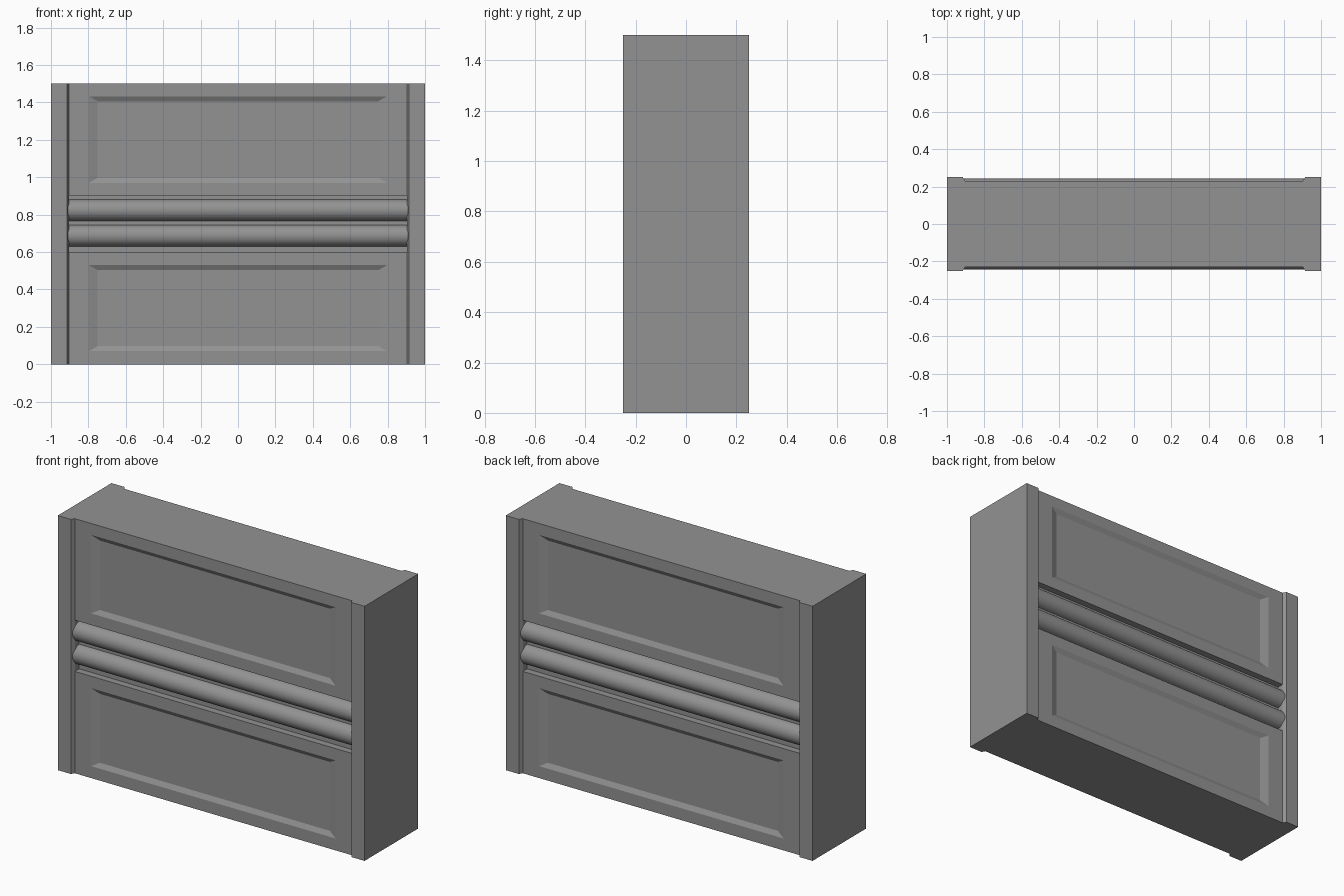
import bpy, bmesh

if "Cube" in bpy.data.objects:
    bpy.data.objects.remove(bpy.data.objects["Cube"])

HALF_X = 0.903    # half width between the end posts
FACE_Y = 0.23     # panel face
SUNK_Y = 0.215    # sunken panel field
BAND_Y = 0.19     # back of the middle band

# Dark grey finish
grey = bpy.data.materials.new("dark_grey")
grey.diffuse_color = (0.29, 0.29, 0.29, 1)
grey.use_nodes = True
grey.node_tree.nodes["Principled BSDF"].inputs["Base Color"].default_value = grey.diffuse_color


def finish(name, bm):
    bmesh.ops.recalc_face_normals(bm, faces=bm.faces)
    mesh = bpy.data.meshes.new(name)
    bm.to_mesh(mesh)
    bm.free()
    mesh.materials.append(grey)
    ob = bpy.data.objects.new(name, mesh)
    bpy.context.collection.objects.link(ob)


def box(hx, hy, z0, z1):
    bm = bmesh.new()
    bmesh.ops.create_cube(bm, size=2)
    for v in bm.verts:
        v.co = (v.co.x * hx, v.co.y * hy, z1 if v.co.z > 0 else z0)
    return bm


def inset_to(bm, face, hx, y, z0, z1):
    mid = face.calc_center_median()
    bmesh.ops.inset_individual(bm, faces=[face], thickness=0.01)
    for v in face.verts:
        v.co = (hx if v.co.x > 0 else -hx,
                y if mid.y > 0 else -y,
                z1 if v.co.z > mid.z else z0)


# Panels with a sunken bevelled field on both faces
def panel(name, z0, z1, field0, field1):
    bm = box(HALF_X, FACE_Y, z0, z1)
    bm.normal_update()
    for f in [f for f in bm.faces if abs(f.normal.y) > 0.9]:
        inset_to(bm, f, 0.797, FACE_Y, field0, field1)
        inset_to(bm, f, 0.75, SUNK_Y, field0 + 0.027, field1 - 0.027)
    finish(name, bm)


panel("lower_panel", 0, 0.6, 0.07, 0.53)
panel("upper_panel", 0.902, 1.5, 0.97, 1.433)

# Recessed middle band
finish("middle_band", box(HALF_X, BAND_Y, 0.6, 0.902))

# End posts with a slanted inner edge
for side, name in ((-1, "left_post"), (1, "right_post")):
    half = [(1, 0.25), (0.915, 0.25), (HALF_X, FACE_Y)]
    outline = half + [(x, -y) for x, y in reversed(half)]
    bm = bmesh.new()
    base = bm.faces.new([bm.verts.new((side * x, y, 0)) for x, y in outline])
    ext = bmesh.ops.extrude_face_region(bm, geom=[base])["geom"]
    for v in ext:
        if isinstance(v, bmesh.types.BMVert):
            v.co.z = 1.5
    finish(name, bm)

# Pairs of horizontal round rails on the front and back
for y, where in ((-0.184, "front"), (0.184, "back")):
    for z, level in ((0.688, "lower"), (0.824, "upper")):
        bpy.ops.mesh.primitive_cylinder_add(vertices=32, radius=0.058, depth=1.82,
                                            location=(0, y, z), rotation=(0, 1.570796, 0))
        rail = bpy.context.object
        rail.name = f"{where}_{level}_rail"
        rail.data.materials.append(grey)
        bpy.ops.object.shade_smooth_by_angle()
